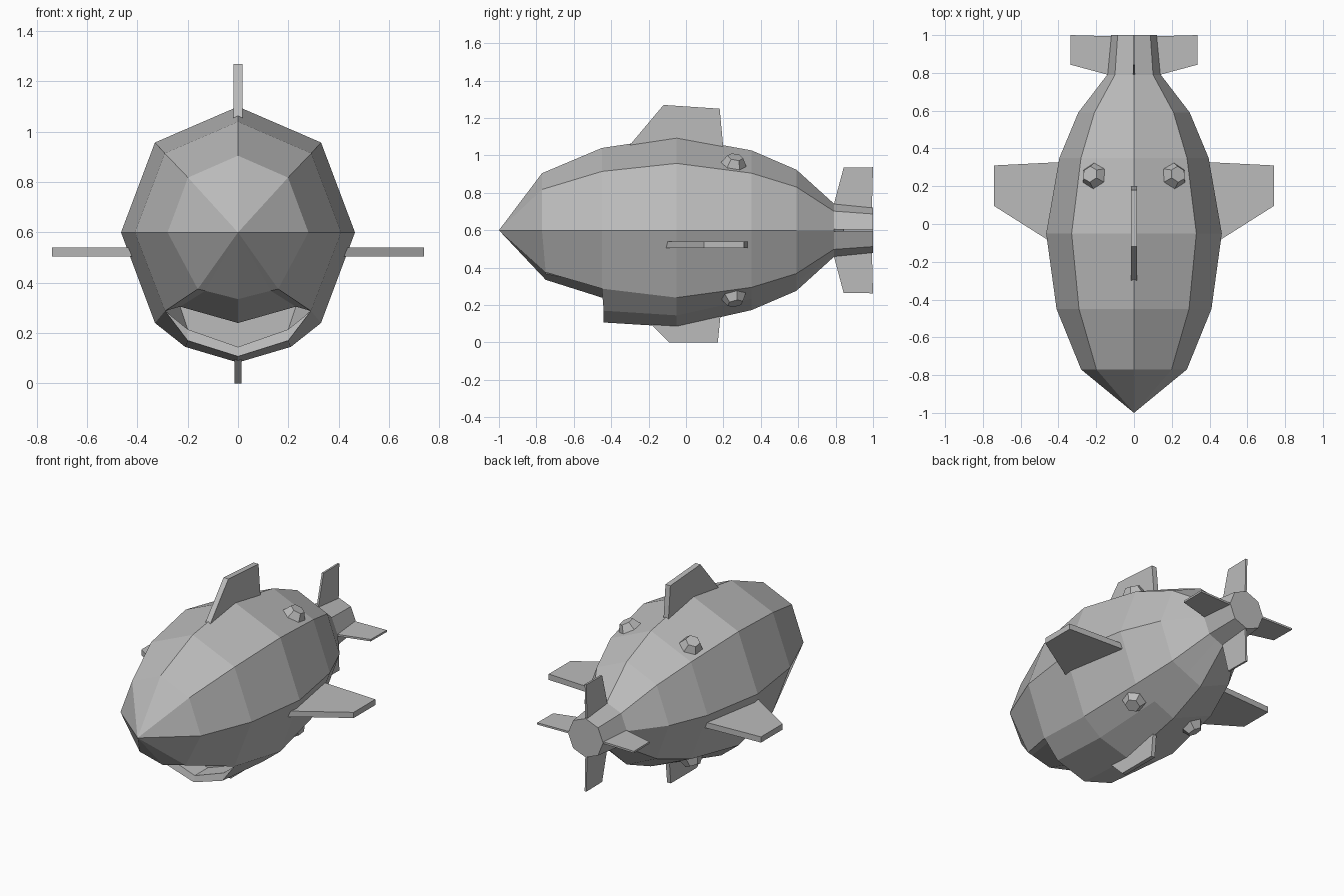
import bpy, bmesh
from mathutils import Vector

cube = bpy.data.objects.get("Cube")
if cube:
    bpy.data.objects.remove(cube)

grey = bpy.data.materials.new("plain grey")
grey.use_nodes = True
grey.diffuse_color = (0.5, 0.5, 0.5, 1)
grey.node_tree.nodes["Principled BSDF"].inputs["Base Color"].default_value = (0.5, 0.5, 0.5, 1)

MID = 0.6  # height of the body axis


def finish(bm, name):
    bmesh.ops.remove_doubles(bm, verts=bm.verts, dist=0.0005)
    bmesh.ops.recalc_face_normals(bm, faces=bm.faces)
    mesh = bpy.data.meshes.new(name)
    bm.to_mesh(mesh)
    bm.free()
    mesh.materials.append(grey)
    obj = bpy.data.objects.new(name, mesh)
    bpy.context.collection.objects.link(obj)
    return obj


def skin(bm, a, b):
    # Join two half outlines with quads on both sides of the body
    for side in (1, -1):
        for i in range(len(a) - 1):
            pts = []
            for p in (a[i], a[i + 1], b[i + 1], b[i]):
                p = Vector((p[0] * side, p[1], p[2]))
                if all((p - q).length > 0.0005 for q in pts):
                    pts.append(p)
            if len(pts) > 2:
                bm.faces.new([bm.verts.new(p) for p in pts])


def upper(y, w, h):
    return [(0, y, MID + h), (w * 0.71, y, MID + h * 0.715), (w, y, MID)]


def lower(y, corner, middle, z):
    return [(corner[0], y, corner[1]), (middle[0], y, middle[1]), (0, y, z)]


def ring(y, w, h):
    # Regular eight-sided section, with the lower panel split in two
    d, z = w * 0.71, MID - h * 0.715
    return upper(y, w, h) + lower(y, (d, z), (d / 2, (z + MID - h) / 2), MID - h)


# Body: faceted hull with an open mouth under the nose
bm = bmesh.new()
nose = [(0, -1, MID)] * 6
snout = upper(-0.77, 0.28, 0.305) + lower(-0.75, (0.16, 0.375), (0.13, 0.368), 0.335)
lip_corner = (0.29, 0.288)
cheek = upper(-0.45, 0.41, 0.44)
roof = lower(-0.45, lip_corner, (0.23, 0.305), 0.24)
jaw = lower(-0.44, lip_corner, (0.2, 0.17), 0.107)
jaw[0] = roof[0]
belly = upper(-0.05, 0.465, 0.5) + lower(-0.05, (0.33, 0.24), (0.21, 0.145), 0.083)
rear = [ring(0.35, 0.395, 0.427), ring(0.59, 0.295, 0.324),
        ring(0.79, 0.142, 0.143), ring(1.0, 0.122, 0.122)]
skin(bm, nose, snout)
skin(bm, snout, cheek + roof)
skin(bm, cheek + jaw, belly)
for a, b in zip([belly] + rear, rear):
    skin(bm, a, b)
skin(bm, rear[-1], [(0, 1.0, MID)] * 6)

# Mouth: roof, back wall, floor and lower lip
back_top = [roof[0]] + [(x, -0.3, z) for x, y, z in roof[1:]]
back_low = [roof[0], (0.2, -0.3, 0.215), (0, -0.3, 0.145)]
lip = [roof[0], (0.2, -0.43, 0.215), (0, -0.43, 0.145)]
mouth = [roof, back_top, back_low, lip, jaw]
for a, b in zip(mouth, mouth[1:]):
    skin(bm, a, b)
finish(bm, "body")


def fin(name, outline, thick, place):
    # Flat plate: outline points (along, out) are placed with a thickness offset
    bm = bmesh.new()
    a = [bm.verts.new(place(y, r, -thick / 2)) for y, r in outline]
    b = [bm.verts.new(place(y, r, thick / 2)) for y, r in outline]
    bm.faces.new(a)
    bm.faces.new(b)
    for i in range(len(a)):
        j = (i + 1) % len(a)
        bm.faces.new((a[i], a[j], b[j], b[i]))
    return finish(bm, name)


def upright(y, r, t):
    return (t, y, r)


# Dorsal and belly fins
fin("dorsal_fin", [(-0.33, 1.02), (-0.12, 1.27), (0.18, 1.25), (0.205, 0.98)], 0.034, upright)
fin("belly_fin", [(-0.23, 0.14), (-0.09, 0), (0.17, 0), (0.19, 0.2)], 0.026, upright)

# Tail fins above and below
tail = [(0.78, 0.1), (0.843, 0.335), (1.0, 0.337), (0.993, 0.08)]
fin("tail_fin_top", tail, 0.012, lambda y, r, t: (t, y, MID + r))
fin("tail_fin_bottom", tail, 0.012, lambda y, r, t: (t, y, MID - r))

# Side fins, tail side fins and the four faceted knobs
for s, side in ((1, "left"), (-1, "right")):
    fin("side_fin_" + side, [(-0.12, 0.4), (0.095, 0.74), (0.31, 0.74), (0.33, 0.34)], 0.036,
        lambda y, r, t: (s * r, y, 0.523 + t))
    fin("tail_fin_" + side, tail, 0.012, lambda y, r, t: (s * r, y, MID + t))
    for v, level in ((1, "upper"), (-1, "lower")):
        bm = bmesh.new()
        bmesh.ops.create_cone(bm, cap_ends=True, segments=6, radius1=0.078, radius2=0.043, depth=0.06)
        out = Vector((0.42 * s, 0.18, 0.88 * v))
        turn = Vector((0, 0, 1)).rotation_difference(out).to_matrix().to_4x4()
        bmesh.ops.transform(bm, matrix=turn, verts=bm.verts)
        bmesh.ops.translate(bm, vec=(0.22 * s, 0.258, MID + 0.365 * v), verts=bm.verts)
        finish(bm, level + "_knob_" + side)
